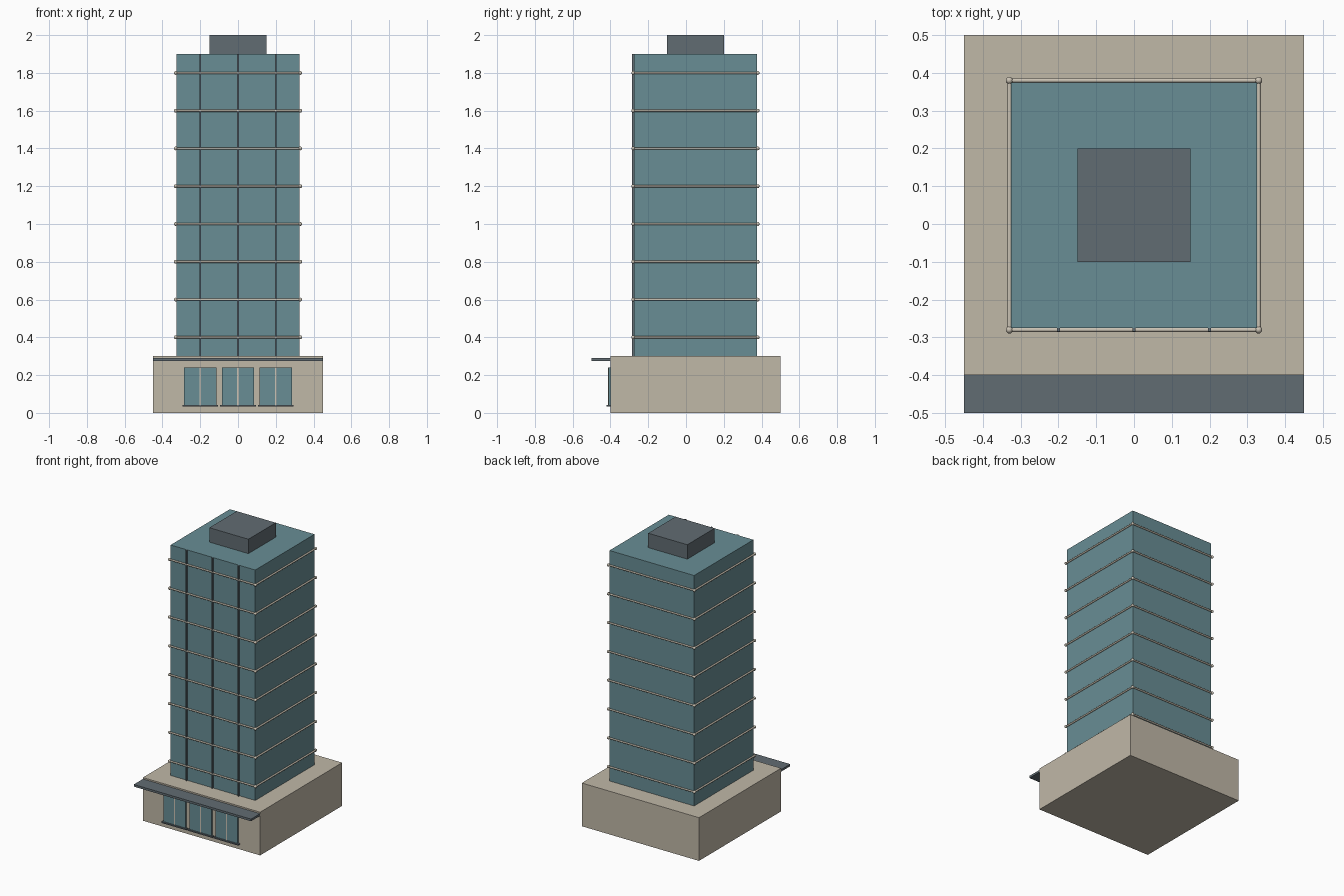
import bpy, bmesh
from math import pi
from mathutils import Matrix, Vector

if "Cube" in bpy.data.objects:
    bpy.data.objects.remove(bpy.data.objects["Cube"])


def material(name, rgb):
    m = bpy.data.materials.new(name)
    m.diffuse_color = (*rgb, 1)
    m.use_nodes = True
    m.node_tree.nodes["Principled BSDF"].inputs["Base Color"].default_value = m.diffuse_color
    return m


STONE = material("stone", (0.53, 0.48, 0.39))
GLASS = material("glass", (0.14, 0.27, 0.30))
DARK = material("dark_metal", (0.12, 0.15, 0.17))
TRIM = material("pale_trim", (0.60, 0.55, 0.46))


def finish(name, bm, mat):
    me = bpy.data.meshes.new(name)
    bm.to_mesh(me)
    bm.free()
    me.materials.append(mat)
    ob = bpy.data.objects.new(name, me)
    bpy.context.collection.objects.link(ob)
    return ob


def box(name, x, y, z, mat):
    """Box from (min, max) ranges on each axis."""
    bm = bmesh.new()
    size = [r[1] - r[0] for r in (x, y, z)]
    mid = [(r[0] + r[1]) / 2 for r in (x, y, z)]
    bmesh.ops.create_cube(bm, size=1, matrix=Matrix.Translation(mid) @ Matrix.Diagonal((*size, 1)))
    return finish(name, bm, mat)


def floor_band(name, z):
    """Round rail around the tower with a small ball at each corner."""
    bm = bmesh.new()
    corners = [Vector(c) for c in ((-0.33, -0.28, z), (0.33, -0.28, z), (0.33, 0.38, z), (-0.33, 0.38, z))]
    for i, a in enumerate(corners):
        b = corners[(i + 1) % 4]
        turn = (b - a).to_track_quat('Z', 'Y').to_matrix().to_4x4()
        bmesh.ops.create_cone(bm, cap_ends=True, segments=8, radius1=0.006, radius2=0.006,
                              depth=(b - a).length, matrix=Matrix.Translation((a + b) / 2) @ turn)
        bmesh.ops.create_uvsphere(bm, u_segments=8, v_segments=6, radius=0.01,
                                  matrix=Matrix.Translation(a) @ Matrix.Rotation(pi / 8, 4, 'Z'))
    for f in bm.faces:
        f.smooth = len(f.verts) < 5
    return finish(name, bm, TRIM)


# Main masses
box("podium", (-0.45, 0.45), (-0.4, 0.5), (0, 0.3), STONE)
box("tower", (-0.325, 0.325), (-0.275, 0.375), (0.3, 1.9), GLASS)
box("roof_plant_room", (-0.15, 0.15), (-0.1, 0.2), (1.9, 2.0), DARK)
box("entrance_canopy", (-0.45, 0.45), (-0.5, -0.4), (0.275, 0.29), DARK)

# Rails marking the floors
for i in range(8):
    floor_band(f"floor_band_{i + 1}", 0.4 + 0.2 * i)

# Front fins and podium windows share the same three bays
for i, x in enumerate((-0.2, 0, 0.2), 1):
    box(f"tower_fin_{i}", (x - 0.004, x + 0.004), (-0.285, -0.275), (0.3, 1.9), DARK)
    box(f"window_glass_{i}", (x - 0.085, x + 0.085), (-0.41, -0.4), (0.04, 0.24), GLASS)
    box(f"window_mullion_{i}", (x - 0.004, x + 0.004), (-0.413, -0.4), (0.04, 0.24), TRIM)
    box(f"window_sill_{i}", (x - 0.095, x + 0.095), (-0.42, -0.4), (0.034, 0.042), DARK)
